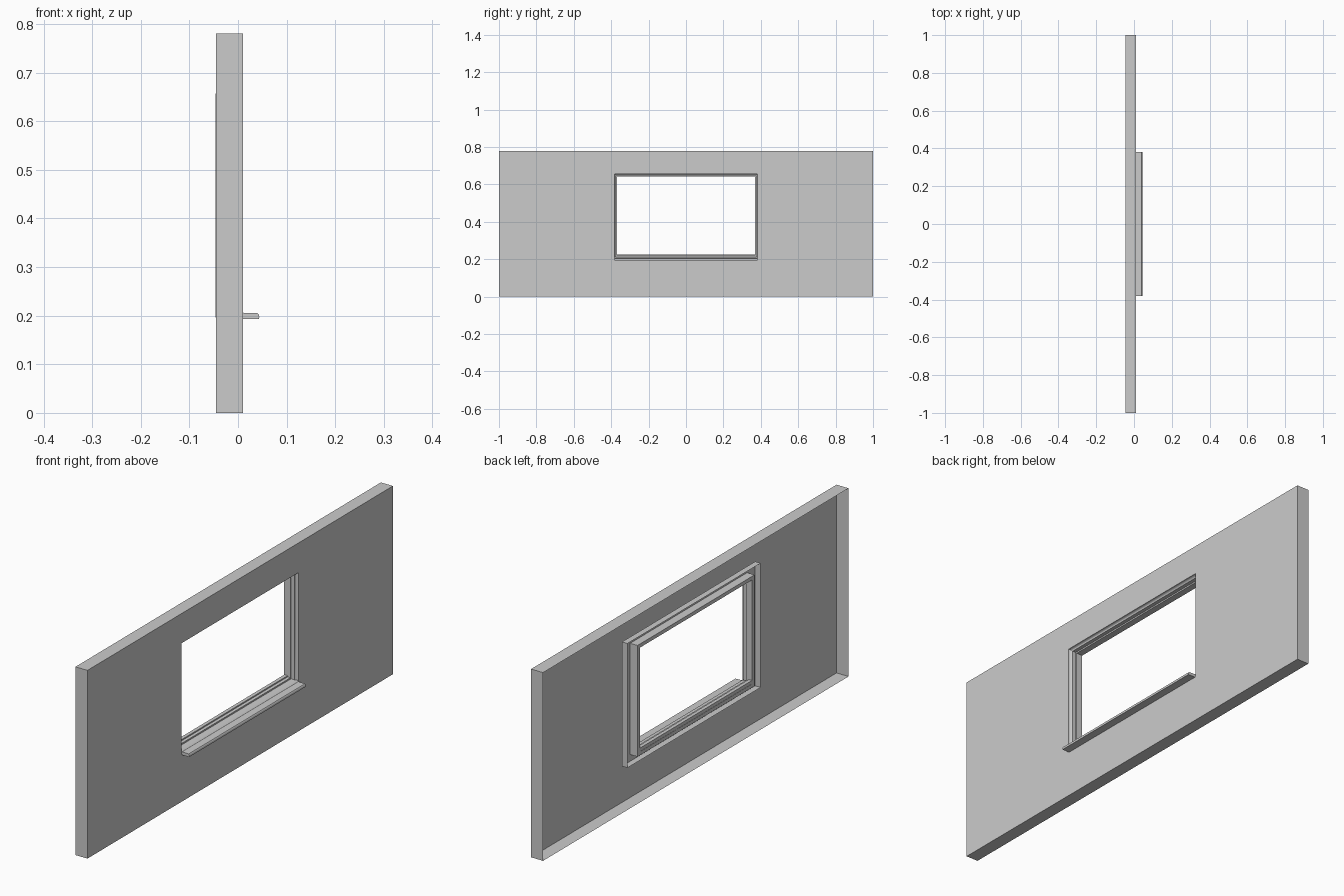
import bpy, bmesh, math

if "Cube" in bpy.data.objects:
    bpy.data.objects.remove(bpy.data.objects["Cube"])

FRONT, BACK = 0.01, -0.045
HY, Z0, Z1 = 0.383, 0.196, 0.657      # window opening half width, bottom, top


def finish(name, bm, angle=None):
    bmesh.ops.recalc_face_normals(bm, faces=bm.faces)
    mesh = bpy.data.meshes.new(name)
    bm.to_mesh(mesh)
    bm.free()
    ob = bpy.data.objects.new(name, mesh)
    bpy.context.collection.objects.link(ob)
    if angle:
        bpy.ops.object.select_all(action='DESELECT')
        ob.select_set(True)
        bpy.context.view_layer.objects.active = ob
        bpy.ops.object.shade_smooth_by_angle(angle=math.radians(angle))
    return ob


def rect_shell(name, rings, angle=None):
    """Join rectangular rings (x, half_y, z_low, z_high) with quads."""
    bm = bmesh.new()
    loops = []
    for x, hy, lo, hi in rings:
        loops.append([bm.verts.new((x, y, z)) for y, z in
                      ((-hy, lo), (hy, lo), (hy, hi), (-hy, hi))])
    for a, b in zip(loops, loops[1:]):
        for i in range(4):
            j = (i + 1) % 4
            bm.faces.new((a[i], a[j], b[j], b[i]))
    return finish(name, bm, angle)


def around_opening(x, off):
    return (x, HY + off, Z0 - off, Z1 + off)


def extrude_y(name, profile, hy, angle=None):
    """Solid bar along y from an (x, z) outline."""
    bm = bmesh.new()
    face = bm.faces.new([bm.verts.new((x, -hy, z)) for x, z in profile])
    new = bmesh.ops.extrude_face_region(bm, geom=[face])['geom']
    verts = [v for v in new if isinstance(v, bmesh.types.BMVert)]
    bmesh.ops.translate(bm, verts=verts, vec=(0, 2 * hy, 0))
    return finish(name, bm, angle)


# Wall panel: thin front sheet with folded edges, open at the back
rect_shell("wall_panel", [
    (BACK, 1.0, 0.0, 0.78),
    (FRONT, 1.0, 0.0, 0.78),
    around_opening(FRONT, 0.0),
])

# Window frame: curved reveal, back lip, and a stepped rear flange
cove = [(FRONT - 0.012 * math.sin(t), -0.009 * (1 - math.cos(t)))
        for t in (math.pi / 2 * i / 5 for i in range(6))]
frame = cove + [(-0.018, -0.009), (-0.018, -0.015), (-0.046, -0.015),
                (-0.046, 0.0), (-0.012, 0.0)]
rings = [around_opening(x, o) for x, o in frame]
rings += [(-0.012, 0.436, 0.168, 0.683), (-0.037, 0.436, 0.168, 0.683)]
rect_shell("window_frame", rings, 35)

# Stepped sill with a rounded nose
extrude_y("window_sill", [
    (0.043, 0.193), (0.044, 0.197), (0.043, 0.202), (0.040, 0.205),
    (0.010, 0.206), (0.004, 0.211), (-0.018, 0.213), (-0.018, 0.219),
    (-0.030, 0.220), (-0.030, 0.225), (-0.045, 0.225), (-0.045, 0.2),
    (0.008, 0.193)], 0.381, 35)
